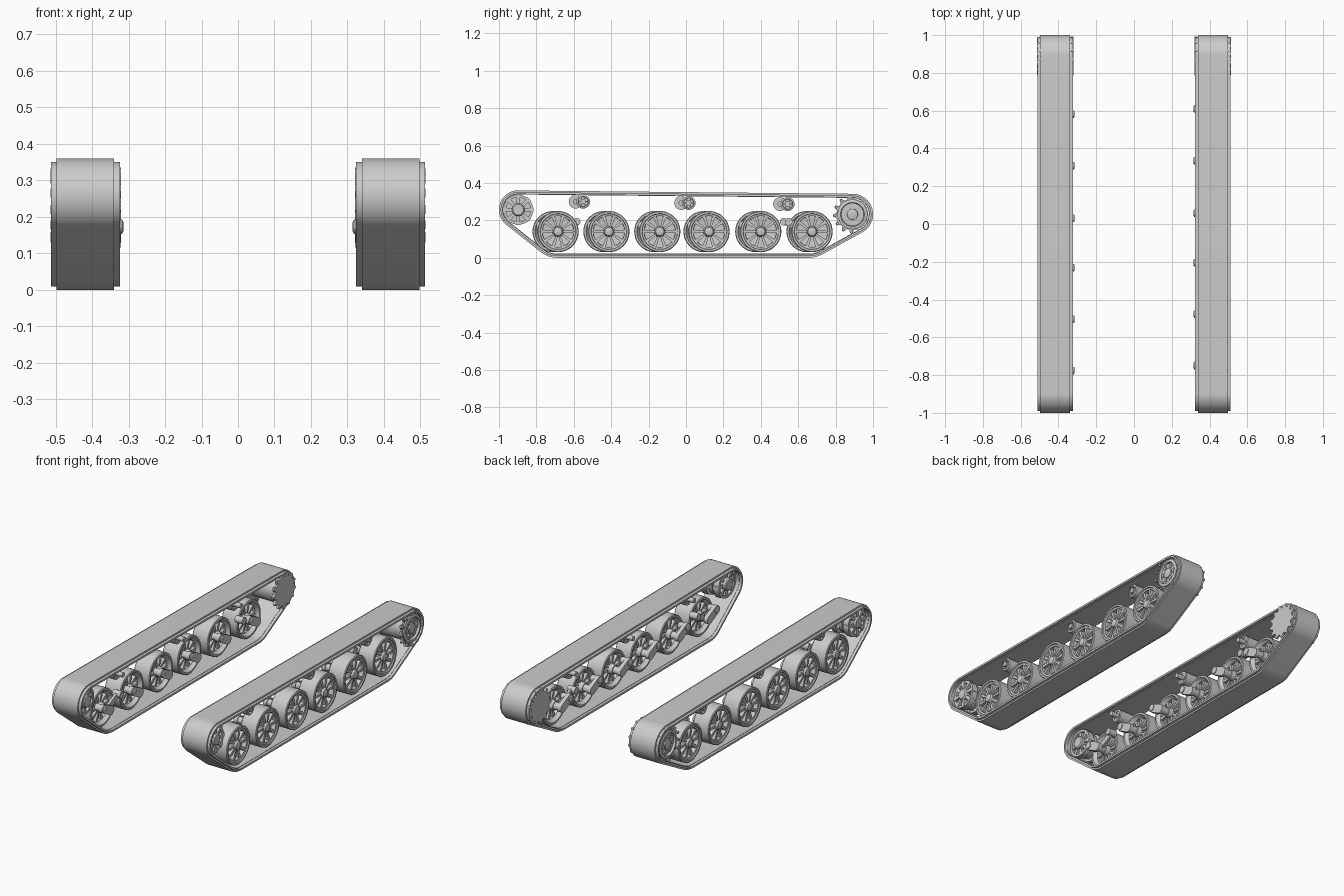
import bpy, bmesh, math
from math import sin, cos, pi, tau

cube = bpy.data.objects.get("Cube")
if cube:
    bpy.data.objects.remove(cube, do_unlink=True)

grey = bpy.data.materials.new("plain_grey")
grey.use_nodes = True
GREY = (0.6, 0.6, 0.6, 1)
grey.diffuse_color = GREY
grey.node_tree.nodes["Principled BSDF"].inputs["Base Color"].default_value = GREY


def finish(name, bm, side, shift=0.0):
    """Mirror the part to its side, slide it along y and make an object."""
    for v in bm.verts:
        v.co.x *= side
        v.co.y += shift
    bmesh.ops.recalc_face_normals(bm, faces=bm.faces)
    me = bpy.data.meshes.new(name)
    bm.to_mesh(me)
    bm.free()
    me.materials.append(grey)
    me.shade_smooth()
    me.set_sharp_from_angle(angle=math.radians(32))
    ob = bpy.data.objects.new(name, me)
    bpy.context.collection.objects.link(ob)
    return ob


def skin(bm, loops, closed=False):
    """Join equal loops of points with quads; cap the ends if not closed."""
    rings = [[bm.verts.new(p) for p in loop] for loop in loops]
    n = len(rings[0])
    pairs = list(zip(rings, rings[1:])) + ([(rings[-1], rings[0])] if closed else [])
    for a, b in pairs:
        for i in range(n):
            j = (i + 1) % n
            bm.faces.new((a[i], a[j], b[j], b[i]))
    if not closed:
        bm.faces.new(rings[0])
        bm.faces.new(rings[-1])


def wrap(circles, inset=0.0, n=160):
    """Outline of a belt stretched round circles given as (y, z, r)."""
    pts = []
    for i in range(n):
        a = tau * (i + 0.5) / n
        y, z, r = max(circles, key=lambda c: c[0] * cos(a) + c[1] * sin(a) + c[2])
        pts.append((y + (r - inset) * cos(a), z + (r - inset) * sin(a)))
    return pts


def plate(bm, outline, x0, x1):
    skin(bm, [[(x, y, z) for y, z in outline] for x in (x0, x1)])


def lathe(bm, profile, y, z, n=40, closed=False):
    """Turn a profile of (radius, x) about an axle along x."""
    skin(bm, [[(x, y + r * cos(tau * i / n), z + r * sin(tau * i / n))
               for i in range(n)] for r, x in profile], closed)


def disc(bm, y, z, r, x0, x1, n=28):
    lathe(bm, [(r, x0), (r, x1)], y, z, n)


def ribs(bm, y, z, count, r0, r1, w0, w1, x0, x1):
    """Tapered radial ribs."""
    for k in range(count):
        a = tau * k / count
        flat = [(r0, -w0), (r1, -w1), (r1, w1), (r0, w0)]
        plate(bm, [(y + u * cos(a) - v * sin(a), z + u * sin(a) + v * cos(a))
                   for u, v in flat], x0, x1)


def toothed(y, z, teeth, root, tip):
    pts = []
    for k in range(teeth):
        for f, r in ((0, root), (0.3, root), (0.55, tip), (0.75, tip)):
            a = tau * (k + f) / teeth
            pts.append((y + r * cos(a), z + r * sin(a)))
    return pts


IDLER = (-0.897, 0.257)
SPROCKET = (0.89, 0.232)
WHEEL_Y = (-0.684, -0.412, -0.14, 0.123, 0.40, 0.674)
WHEEL_Z = 0.14
ROLLERS = ((-0.55, 0.30), (0.014, 0.293), (0.543, 0.287))
BELT = [(*IDLER, 0.103), (*SPROCKET, 0.11), (-0.69, 0.14, 0.14), (0.66, 0.14, 0.14)]


def belt(name, x0, x1, outer, inner, side):
    bm = bmesh.new()
    out, inn = wrap(BELT, outer), wrap(BELT, inner)
    skin(bm, [[(x, y, z) for y, z in pts]
              for x, pts in ((x0, out), (x1, out), (x1, inn), (x0, inn))], True)
    finish(name, bm, side)


def road_wheel(name, y, side, shift):
    bm = bmesh.new()
    z = WHEEL_Z
    # tyre and rim, with a shallow step on each face
    lathe(bm, [(0.106, 0.38), (0.11, 0.384), (0.11, 0.48), (0.106, 0.484), (0.096, 0.484),
               (0.094, 0.478), (0.084, 0.476), (0.082, 0.40), (0.094, 0.386), (0.096, 0.38)],
          y, z, 48, True)
    # dished web, hub and spokes
    lathe(bm, [(0.083, 0.425), (0.03, 0.415), (0.03, 0.445), (0.083, 0.45)], y, z, 40, True)
    lathe(bm, [(0.026, 0.375), (0.03, 0.40), (0.03, 0.465), (0.022, 0.482), (0.01, 0.486)],
          y, z, 28)
    ribs(bm, y, z, 10, 0.025, 0.085, 0.005, 0.009, 0.40, 0.472)
    finish(name, bm, side, shift)


def swing_arm(name, y, side, shift, shock):
    bm = bmesh.new()
    z = WHEEL_Z
    py, pz = y - 0.065, 0.173
    plate(bm, wrap([(y, z, 0.026), (py, pz, 0.024)], 0, 40), 0.322, 0.345)
    disc(bm, y, z, 0.021, 0.335, 0.40)
    lathe(bm, [(0.012, 0.314), (0.02, 0.318), (0.02, 0.375)], py, pz, 24)
    if shock:
        # damper link on the end wheels
        plate(bm, wrap([(y, z, 0.016), (y + shock, 0.193, 0.016)], 0, 32), 0.345, 0.36)
        disc(bm, y + shock, 0.193, 0.02, 0.325, 0.375, 20)
    finish(name, bm, side, shift)


def return_roller(name, y, z, side, shift):
    bm = bmesh.new()
    lathe(bm, [(0.037, 0.37), (0.037, 0.465), (0.028, 0.468), (0.026, 0.458), (0.026, 0.37)],
          y, z, 32, True)
    disc(bm, y, z, 0.027, 0.375, 0.452)
    disc(bm, y, z, 0.014, 0.33, 0.472, 20)
    ribs(bm, y, z, 6, 0.01, 0.028, 0.003, 0.003, 0.44, 0.464)
    finish(name, bm, side, shift)


def idler(name, side):
    bm = bmesh.new()
    y, z = IDLER
    for x0, x1 in ((0.36, 0.395), (0.445, 0.48)):
        lathe(bm, [(0.08, x0), (0.08, x1), (0.066, x1), (0.066, x0)], y, z, 40, True)
        ribs(bm, y, z, 8, 0.03, 0.082, 0.008, 0.012, x0 + 0.004, x1 + 0.004)
    disc(bm, y, z, 0.07, 0.41, 0.43, 40)
    lathe(bm, [(0.03, 0.345), (0.036, 0.35), (0.036, 0.48), (0.028, 0.492)], y, z, 32)
    finish(name, bm, side)


def sprocket(name, side):
    bm = bmesh.new()
    y, z = SPROCKET
    # solid inner toothed plate, outer toothed plate and the drum between
    plate(bm, toothed(y, z, 13, 0.084, 0.104), 0.32, 0.334)
    plate(bm, toothed(y, z, 13, 0.084, 0.104), 0.49, 0.499)
    lathe(bm, [(0.075, 0.33), (0.075, 0.495)], y, z, 40)
    # raised outer ring, bolts and hub
    lathe(bm, [(0.08, 0.497), (0.08, 0.508), (0.064, 0.512), (0.06, 0.498)], y, z, 40, True)
    ribs(bm, y, z, 6, 0.034, 0.052, 0.008, 0.012, 0.495, 0.506)
    lathe(bm, [(0.03, 0.495), (0.028, 0.507), (0.014, 0.511)], y, z, 28)
    # tooth ends standing just proud of the track edge
    for k in range(13):
        a = tau * (k + 0.65) / 13
        disc(bm, y + 0.094 * cos(a), z + 0.094 * sin(a), 0.008, 0.495, 0.514, 8)
    finish(name, bm, side)


# Both running gears: the right one sits slightly further forward
for label, side, shift, roller_shift in (("left", 1, 0, 0), ("right", -1, -0.027, -0.04)):
    belt(label + "_track_pads", 0.34, 0.497, 0.0, 0.022, side)
    belt(label + "_track_links", 0.324, 0.512, 0.009, 0.02, side)
    for i, y in enumerate(WHEEL_Y):
        tag = f"_{i + 1}"
        road_wheel(label + "_road_wheel" + tag, y, side, shift)
        shock = {0: 0.10, 5: -0.125}.get(i, 0)
        swing_arm(label + "_swing_arm" + tag, y, side, shift, shock)
    for i, (y, z) in enumerate(ROLLERS):
        return_roller(f"{label}_return_roller_{i + 1}", y, z, side, roller_shift)
    idler(label + "_idler_wheel", side)
    sprocket(label + "_drive_sprocket", side)
